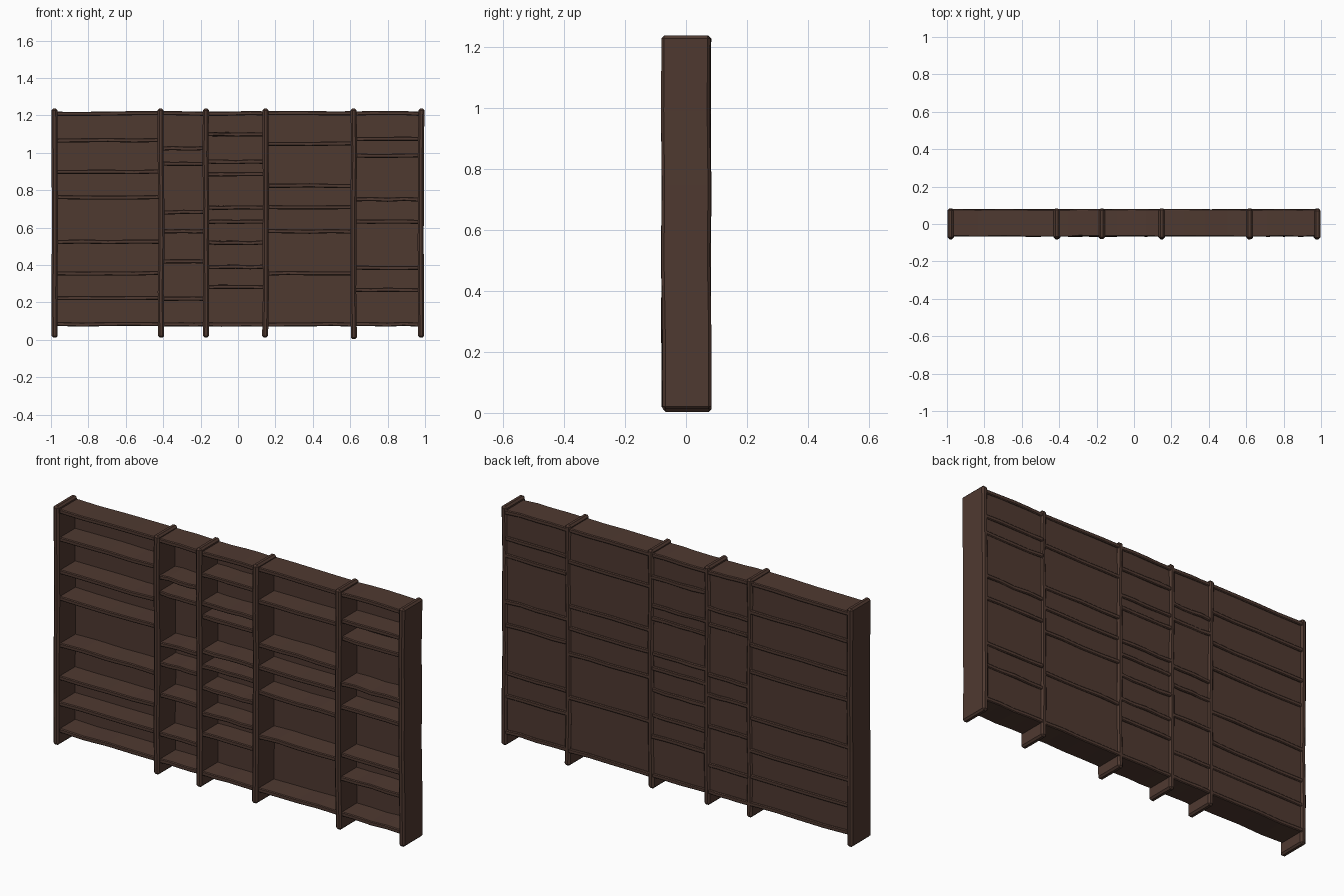
import bpy, bmesh, random
from mathutils import Vector

if "Cube" in bpy.data.objects:
    bpy.data.objects.remove(bpy.data.objects["Cube"], do_unlink=True)
random.seed(7)

wood = bpy.data.materials.new("dark_brown_wood")
wood.use_nodes = True
brown = (0.078, 0.041, 0.030, 1)
wood.diffuse_color = brown
bsdf = wood.node_tree.nodes["Principled BSDF"]
bsdf.inputs["Base Color"].default_value = brown
bsdf.inputs["Roughness"].default_value = 0.8


def board(name, low, high, axis, cuts=0, wobble=0.0, bevel=0.0):
    """Box between two corners, gently warped along one axis, worn edges."""
    low, high = Vector(low), Vector(high)
    bm = bmesh.new()
    bmesh.ops.create_cube(bm, size=1)
    for v in bm.verts:
        v.co = Vector(low[i] if v.co[i] < 0 else high[i] for i in range(3))
    if cuts:
        long_edges = [e for e in bm.edges
                      if abs(e.verts[0].co[axis] - e.verts[1].co[axis]) > 1e-4]
        bmesh.ops.subdivide_edges(bm, edges=long_edges, cuts=cuts)
    # Each cross-section shifts a little, as in hand-hewn timber
    shifts = {}
    for v in bm.verts:
        key = round(v.co[axis], 4)
        if key not in shifts:
            shift = Vector(random.uniform(-wobble, wobble) for _ in range(3))
            shift[axis] = 0
            shifts[key] = shift
        v.co += shifts[key]
    mesh = bpy.data.meshes.new(name)
    bm.to_mesh(mesh)
    bm.free()
    mesh.materials.append(wood)
    obj = bpy.data.objects.new(name, mesh)
    bpy.context.collection.objects.link(obj)
    if bevel:
        mod = obj.modifiers.new("worn_edges", 'BEVEL')
        mod.width = bevel
        mod.segments = 1
        mod.limit_method = 'ANGLE'
    return obj


# Uprights: centre x, bottom z, top z
uprights = [(-0.979, 0.012, 1.236), (-0.411, 0.012, 1.236),
            (-0.172, 0.012, 1.236), (0.147, 0.012, 1.236),
            (0.619, 0.003, 1.236), (0.979, 0.012, 1.236)]
for i, (x, bottom, top) in enumerate(uprights):
    half = 0.016
    board(f"upright_{i + 1}", (x - half, -0.079, bottom),
          (x + half, 0.081, top), 2, cuts=4, wobble=0.003, bevel=0.009)

# Shelf heights between the shared bottom and top boards, bay by bay
bays = [
    [0.225, 0.356, 0.524, 0.762, 0.898, 1.067],
    [0.219, 0.420, 0.580, 0.682, 0.941, 1.024],
    [0.283, 0.390, 0.519, 0.631, 0.706, 0.885, 0.952, 1.099],
    [0.356, 0.580, 0.709, 0.824, 1.048],
    [0.267, 0.385, 0.631, 0.751, 0.984, 1.075],
]
floor_z, roof_z, half = 0.083, 1.210, 0.011
for b, heights in enumerate(bays):
    x0, x1 = uprights[b][0] + 0.004, uprights[b + 1][0] - 0.004
    for s, z in enumerate([floor_z] + heights + [roof_z]):
        if z == floor_z:
            name = f"bottom_board_{b + 1}"
        elif z == roof_z:
            name = f"top_board_{b + 1}"
        else:
            name = f"shelf_{b + 1}_{s}"
        board(name, (x0, -0.066, z - half), (x1, 0.079, z + half),
              0, cuts=3, wobble=0.0025, bevel=0.004)
    # Back panel closing the bay
    board(f"back_panel_{b + 1}", (x0, 0.058, floor_z), (x1, 0.072, roof_z), 2)
